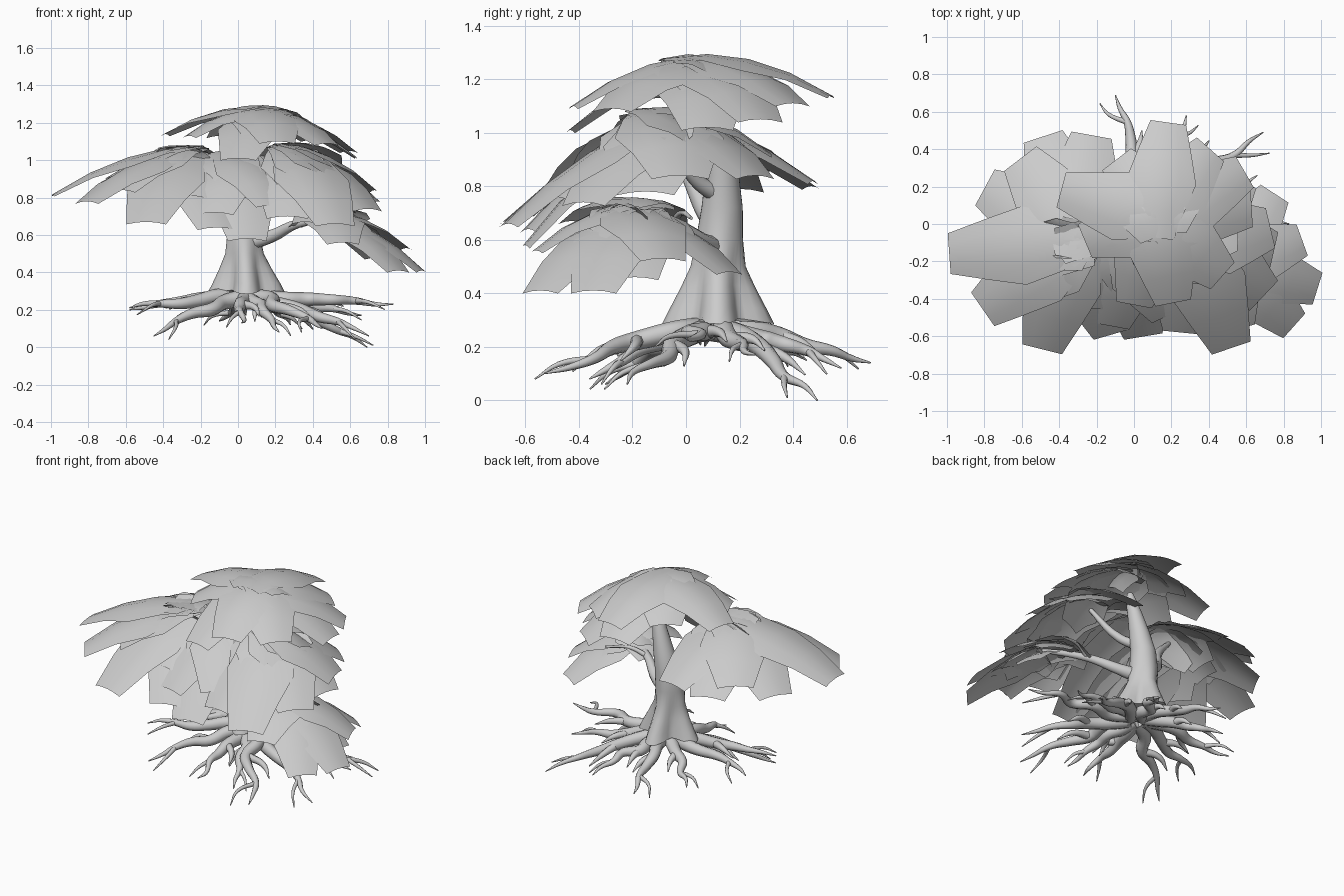
import bpy, bmesh, math, random
from mathutils import Vector

random.seed(4)
if "Cube" in bpy.data.objects:
    bpy.data.objects.remove(bpy.data.objects["Cube"])

grey = bpy.data.materials.new("plain_grey")
grey.use_nodes = True
grey.diffuse_color = (0.6, 0.6, 0.6, 1)
grey.node_tree.nodes["Principled BSDF"].inputs["Base Color"].default_value = (0.6, 0.6, 0.6, 1)


def smooth(obj, angle):
    bpy.ops.object.select_all(action='DESELECT')
    obj.select_set(True)
    bpy.context.view_layer.objects.active = obj
    bpy.ops.object.shade_smooth_by_angle(angle=math.radians(angle))


def mesh_object(name, bm, angle):
    mesh = bpy.data.meshes.new(name)
    bm.to_mesh(mesh)
    bm.free()
    mesh.materials.append(grey)
    obj = bpy.data.objects.new(name, mesh)
    bpy.context.collection.objects.link(obj)
    smooth(obj, angle)


def tubes(name, paths, sides):
    """Tapered tubes; each path point is (position, radius)."""
    curve = bpy.data.curves.new(name, 'CURVE')
    curve.dimensions = '3D'
    curve.bevel_depth = 1
    curve.bevel_resolution = sides
    curve.resolution_u = 5
    curve.use_fill_caps = True
    for path in paths:
        spline = curve.splines.new('BEZIER')
        spline.bezier_points.add(len(path) - 1)
        for bp, (pos, radius) in zip(spline.bezier_points, path):
            bp.co = pos
            bp.radius = radius
            bp.handle_left_type = bp.handle_right_type = 'AUTO'
    obj = bpy.data.objects.new(name, curve)
    bpy.context.collection.objects.link(obj)
    curve.materials.append(grey)
    bpy.ops.object.select_all(action='DESELECT')
    obj.select_set(True)
    bpy.context.view_layer.objects.active = obj
    bpy.ops.object.convert(target='MESH')
    smooth(bpy.context.object, 50)


# Trunk: stacked rings (x, y, z, radius, lobe depth), four lobes flaring at the foot
rings = [(0.045, 0.12, 0.285, 0.16, 0.05), (0.045, 0.12, 0.34, 0.142, 0.04),
         (0.04, 0.12, 0.42, 0.116, 0.024), (0.035, 0.12, 0.5, 0.095, 0.008),
         (0.03, 0.125, 0.6, 0.088, 0), (0.04, 0.135, 0.72, 0.077, 0),
         (0.07, 0.135, 0.84, 0.063, 0), (0.1, 0.13, 0.96, 0.046, 0),
         (0.125, 0.12, 1.06, 0.032, 0), (0.13, 0.12, 1.1, 0.018, 0)]
SIDES = 32
bm = bmesh.new()
loops = []
for x, y, z, radius, lobe in rings:
    loop = []
    for k in range(SIDES):
        a = math.tau * k / SIDES
        r = radius + lobe * math.cos(4 * a)
        notch = 0.4 * lobe * (1 - math.cos(4 * a)) / 2
        loop.append(bm.verts.new((x + r * math.cos(a), y + r * math.sin(a), z + notch)))
    loops.append(loop)
for low, high in zip(loops, loops[1:]):
    for k in range(SIDES):
        n = (k + 1) % SIDES
        bm.faces.new((low[k], low[n], high[n], high[k]))
bm.faces.new(loops[-1])
bm.faces.new(loops[0][::-1])
mesh_object("trunk", bm, 60)

# Branches reaching into each leaf cluster
tubes("branches", [
    [((0.04, 0.11, 0.56), 0.05), ((0.17, 0.06, 0.59), 0.035),
     ((0.32, -0.05, 0.66), 0.024), ((0.6, -0.22, 0.69), 0.012)],
    [((0.03, 0.13, 0.66), 0.05), ((-0.1, 0.08, 0.7), 0.04),
     ((-0.16, 0.02, 0.82), 0.03), ((-0.35, -0.08, 1.03), 0.012)],
    [((0.06, 0.13, 0.76), 0.035), ((0.14, 0.03, 0.83), 0.026),
     ((0.28, -0.1, 1.05), 0.012)],
    [((0.32, -0.05, 0.66), 0.016), ((0.42, -0.02, 0.7), 0.012), ((0.58, 0.02, 0.68), 0.006)],
], 3)

# Roots: each one arches outward, wiggles and forks near its end
tips = [(-0.1, 0.69, 0.14), (0.28, 0.58, 0.12), (0.69, 0.49, 0.0), (0.66, 0.26, 0.17),
        (0.83, 0.0, 0.23), (0.7, -0.22, 0.06), (0.45, -0.53, 0.1), (0.22, -0.36, 0.08),
        (0.02, -0.45, 0.13), (-0.45, -0.3, 0.06),
        (-0.58, -0.12, 0.21), (-0.58, 0.2, 0.2), (-0.32, 0.45, 0.15)]
roots = []
for tip in tips:
    tip = Vector(tip)
    start = Vector((0.05, 0.1, 0.27))
    reach = tip - start
    side = Vector((-reach.y, reach.x, 0))

    def along(t, offset):
        p = start + reach * t + side * offset
        p.z = start.z + reach.z * t ** 1.4
        return p

    stations = [0.06, 0.25, 0.42, 0.58, 0.74, 0.88, 1]
    radii = [0.045, 0.041, 0.036, 0.029, 0.02, 0.012, 0.003]
    pts = [along(t, random.uniform(-0.05, 0.05)) for t in stations]
    for p in pts[1:-1]:
        p.z += random.uniform(-0.012, 0.012)
    pts[-1] = tip
    roots.append(list(zip(pts, radii)))
    # Forks on alternating sides
    hand = random.choice((-1, 1))
    for i, way in ((2, hand), (4, -hand)):
        mid = along(stations[i] + 0.11, way * 0.1)
        end = along(stations[i] + 0.22, way * 0.15)
        end.z = max(0.01, end.z - 0.03)
        roots.append([(pts[i], radii[i] * 0.75), (mid, radii[i] * 0.5), (end, 0.003)])
tubes("roots", roots, 2)

# Leaf cards: drooping six-sided plates that fan out of a cluster's top
PROFILE = [(0, 0.5), (0.25, 0.75), (0.5, 1), (0.75, 0.77), (1, 0.52)]


def leaf_card(bm, base, tip, width, bow):
    reach = tip - base
    side = Vector((-reach.y, reach.x, 0)).normalized()
    skew = random.uniform(-0.12, 0.12) * width
    rows = []
    for t, w in PROFILE:
        row = []
        for s in (-1, -0.5, 0, 0.5, 1):
            p = base + reach * t + side * (s * w * width / 2 + skew * t)
            p.z += bow * 4 * t * (1 - t) - 0.12 * width * (s * w) ** 2
            row.append(bm.verts.new(p))
        rows.append(row)
    for a, b in zip(rows, rows[1:]):
        for i in range(4):
            bm.faces.new((a[i], a[i + 1], b[i + 1], b[i]))


clusters = {
    "crown_leaves": ((0.13, 0.04, 1.31), 0.37, [
        (0.2, 0.54, 1.14), (-0.39, 0.18, 1.14), (-0.1, 0.34, 1.13), (0.58, 0.3, 1.05),
        (0.63, 0.07, 1.02), (0.48, -0.27, 1.09), (0.22, -0.42, 1.1), (0.04, -0.44, 1.01),
        (-0.25, -0.12, 1.13), (0.43, 0.38, 1.11)]),
    "left_leaves": ((-0.3, -0.08, 1.11), 0.42, [
        (-0.99, -0.13, 0.82), (-0.8, 0.19, 0.79), (-0.82, -0.44, 0.78), (-0.48, 0.47, 0.8),
        (-0.2, 0.47, 0.82), (-0.45, -0.68, 0.67), (-0.15, -0.6, 0.64), (-0.62, 0.34, 0.86),
        (-0.64, -0.32, 0.84)]),
    "middle_leaves": ((-0.02, -0.12, 1.09), 0.4, [
        (-0.1, -0.55, 0.72), (0.06, -0.6, 0.58), (0.16, -0.5, 0.76)]),
    "right_leaves": ((0.3, -0.08, 1.12), 0.42, [
        (0.72, 0.02, 0.84), (0.74, -0.18, 0.78), (0.66, -0.42, 0.74), (0.5, -0.67, 0.66),
        (0.25, -0.58, 0.7), (0.58, 0.25, 0.84), (0.3, 0.32, 0.92)]),
    "low_leaves": ((0.5, -0.2, 0.76), 0.34, [
        (0.98, -0.35, 0.41), (0.89, -0.06, 0.53), (0.74, 0.17, 0.48), (0.87, -0.53, 0.41),
        (0.6, -0.55, 0.56), (0.35, -0.42, 0.67), (0.29, -0.1, 0.65), (0.89, -0.2, 0.46)]),
}
for name, (apex, width, ends) in clusters.items():
    bm = bmesh.new()
    apex = Vector(apex)
    ends = [Vector(e) for e in ends]
    for i, end in enumerate(ends):
        # Cards start behind and below the top, so they close over it
        back = (end - apex).normalized() * 0.12
        back.z = 0.03 + 0.005 * (i % 3)
        leaf_card(bm, apex - back, end, width, 0.065)
        # Shorter layer between the long cards
        follower = ends[(i + 1) % len(ends)]
        inner = apex + (end + follower - 2 * apex) * 0.33
        leaf_card(bm, apex - back, inner, width * 0.9, 0.045)
    for f in bm.faces:
        f.normal_update()
        if f.normal.z < 0:
            f.normal_flip()
    mesh_object(name, bm, 60)
